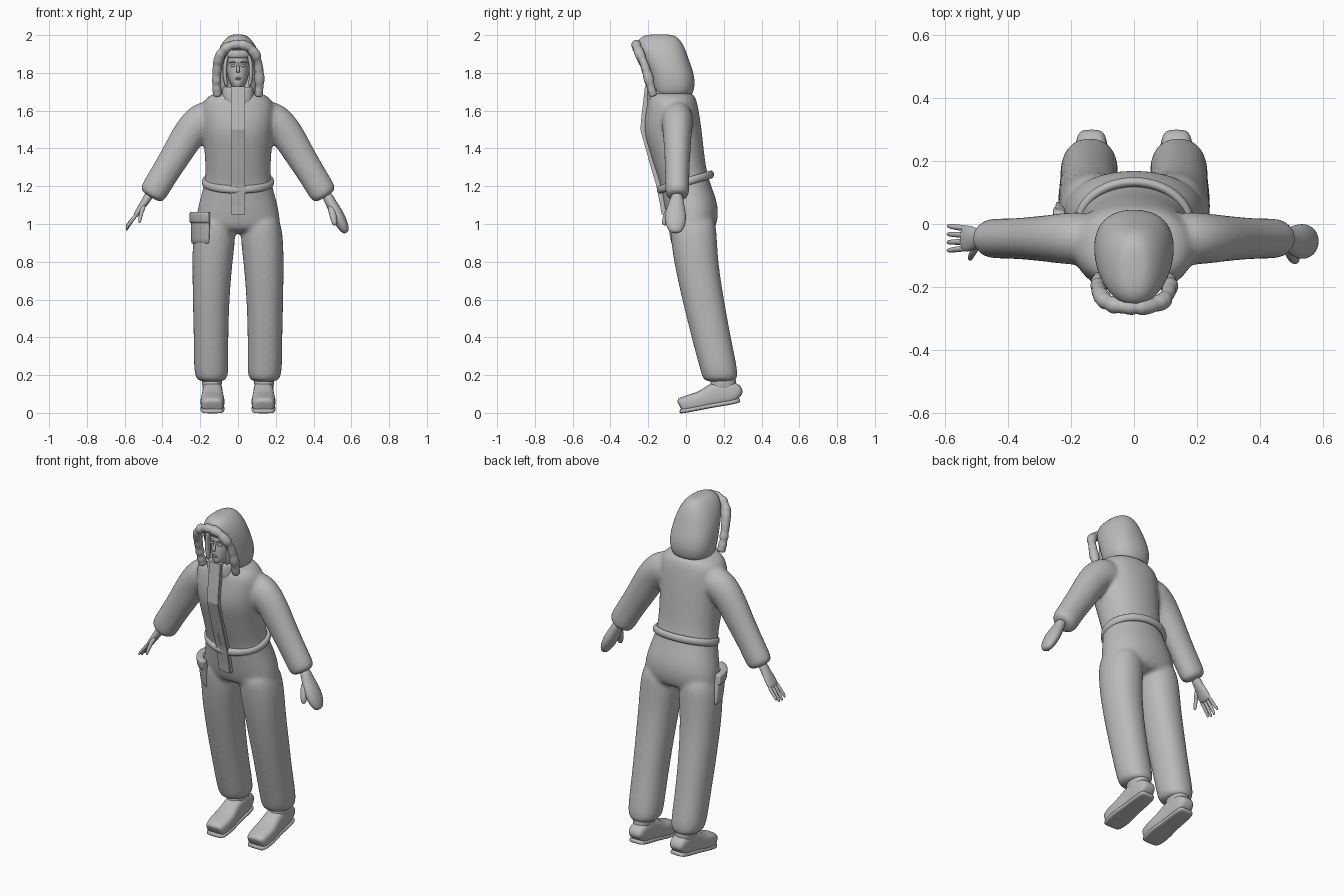
import bpy, bmesh, math, random
from mathutils import Vector

random.seed(4)
cube = bpy.data.objects.get("Cube")
if cube:
    bpy.data.objects.remove(cube, do_unlink=True)

grey = bpy.data.materials.new("plain grey")
grey.use_nodes = True
grey.diffuse_color = (0.5, 0.5, 0.5, 1)
grey.node_tree.nodes["Principled BSDF"].inputs["Base Color"].default_value = (0.5, 0.5, 0.5, 1)


def outline(center, a, b, p=2.0, n=20):
    """Superellipse ring spanned by half-axis vectors a and b."""
    ring = []
    for i in range(n):
        t = math.tau * i / n
        c, s = math.cos(t), math.sin(t)
        ring.append(center + a * math.copysign(abs(c) ** (2 / p), c)
                    + b * math.copysign(abs(s) ** (2 / p), s))
    return ring


def loft(bm, rings, closed=False):
    rows = [[bm.verts.new(v) for v in r] for r in rings]
    n = len(rows[0])
    pairs = list(zip(rows, rows[1:])) + ([(rows[-1], rows[0])] if closed else [])
    for r, q in pairs:
        for i in range(n):
            j = (i + 1) % n
            bm.faces.new((r[i], r[j], q[j], q[i]))
    if not closed:
        bm.faces.new(rows[0])
        bm.faces.new(rows[-1])


def level(bm, rows, cx=0, p=2.2):
    """Horizontal rings: height, front y, back y, half width, optional centre x."""
    rings = []
    for z, yf, yb, rx, *c in rows:
        center = Vector((c[0] if c else cx, (yf + yb) / 2, z))
        rings.append(outline(center, Vector((rx, 0, 0)), Vector((0, (yb - yf) / 2, 0)), p))
    loft(bm, rings)


def tube(bm, pts, ref, closed=False, p=2.0, n=12):
    """Rings along a path: x, y, z, half width along ref, half thickness."""
    pos = [Vector(q[:3]) for q in pts]
    rings = []
    for i, q in enumerate(pts):
        if closed:
            t = pos[(i + 1) % len(pos)] - pos[i - 1]
        else:
            t = pos[min(i + 1, len(pos) - 1)] - pos[max(i - 1, 0)]
        t.normalize()
        a = (Vector(ref) - t * t.dot(Vector(ref))).normalized()
        rings.append(outline(pos[i], a * q[3], t.cross(a) * q[4], p, n))
    loft(bm, rings, closed)


def finish(bm, name, sub=2, smooth=True):
    bmesh.ops.recalc_face_normals(bm, faces=bm.faces)
    me = bpy.data.meshes.new(name)
    bm.to_mesh(me)
    bm.free()
    me.materials.append(grey)
    ob = bpy.data.objects.new(name, me)
    bpy.context.collection.objects.link(ob)
    for f in me.polygons:
        f.use_smooth = smooth
    if sub:
        ob.modifiers.new("rounding", "SUBSURF").levels = sub
        ob.modifiers["rounding"].render_levels = sub
    return ob


def ball(bm, center, radii):
    made = bmesh.ops.create_uvsphere(bm, u_segments=24, v_segments=16, radius=1)["verts"]
    for v in made:
        v.co = Vector([c + r * k for c, r, k in zip(center, radii, v.co)])


# One-piece suit: torso, trouser legs and sleeves merged into a soft skin
bm = bmesh.new()
level(bm, [(1.70, -.18, .03, .11), (1.675, -.2, .05, .165), (1.63, -.21, .065, .2),
           (1.5, -.232, .085, .19), (1.4, -.2, .095, .18), (1.3, -.17, .107, .174),
           (1.21, -.137, .13, .178), (1.1, -.118, .176, .214), (1.0, -.097, .168, .23),
           (.95, -.07, .14, .21)])
for s in (1, -1):
    level(bm, [(1.07, -.09, .15, .09, s * .12), (.95, -.086, .165, .117, s * .124),
               (.8, -.066, .17, .107, s * .136), (.6, -.022, .202, .098, s * .143),
               (.4, .028, .238, .092, s * .143), (.25, .068, .27, .093, s * .142),
               (.19, .085, .276, .088, s * .14), (.162, .1, .262, .066, s * .14)])
    arm = [(.1, 1.57, .1), (.2, 1.55, .1), (.26, 1.48, .09), (.33, 1.36, .081),
           (.4, 1.25, .075), (.447, 1.17, .077), (.465, 1.14, .065)]
    tube(bm, [(s * x, -.046, z, r * .86, r) for x, z, r in arm], (0, 1, 0), n=16)
suit = finish(bm, "suit")
skin = suit.modifiers.new("merge", "REMESH")
skin.mode = "VOXEL"
skin.voxel_size = .011
skin.use_smooth_shade = True
soft = suit.modifiers.new("soften", "SMOOTH")
soft.factor = .5
soft.iterations = 7

# Belt, sagging toward the front
bm = bmesh.new()
loop = []
for i in range(32):
    t = math.tau * i / 32
    loop.append((.178 * math.cos(t), -.003 + .137 * math.sin(t), 1.222 + .04 * math.sin(t), .022, .016))
tube(bm, loop, (0, 0, 1), closed=True)
finish(bm, "belt", 1)

# Front placket with an overlapping flap
front = [(1.728, -.206), (1.66, -.214), (1.58, -.224), (1.5, -.231), (1.4, -.203),
         (1.3, -.175), (1.21, -.148), (1.1, -.126), (1.05, -.118)]
for name, x0, x1, lift in (("placket", -.038, .038, .006), ("placket_flap", -.002, .036, .011)):
    bm = bmesh.new()
    loft(bm, [[Vector((x, y + d, z)) for x, d in ((x0, -lift), (x1, -lift), (x1, .025), (x0, .025))]
              for z, y in front])
    finish(bm, name, 0, False)

# Collar
bm = bmesh.new()
level(bm, [(1.62, -.2, -.02, .085), (1.64, -.212, -.02, .09), (1.715, -.207, -.03, .086),
           (1.727, -.203, -.04, .082), (1.722, -.19, -.05, .07)], p=3)
finish(bm, "collar", 1)

# Hood with a hollow for the face
bm = bmesh.new()
level(bm, [(1.675, -.16, .02, .09), (1.69, -.175, .038, .115), (1.74, -.19, .05, .128),
           (1.8, -.205, .042, .128), (1.86, -.232, .02, .122), (1.92, -.255, 0, .106),
           (1.965, -.262, -.022, .082), (1.995, -.235, -.05, .052), (2.004, -.19, -.09, .025)], p=2.3)
hood = finish(bm, "hood")
bm = bmesh.new()
ball(bm, (0, -.24, 1.795), (.09, .14, .145))
cutter = finish(bm, "hood_cutter", 0)
cutter.hide_render = True
cutter.hide_set(True)
cut = hood.modifiers.new("face opening", "BOOLEAN")
cut.object = cutter
cut.operation = "DIFFERENCE"

# Furry hood rim
half = [(.108, -.172, 1.675), (.114, -.187, 1.73), (.113, -.203, 1.79), (.108, -.222, 1.85),
        (.092, -.245, 1.9), (.058, -.259, 1.937), (.02, -.263, 1.95)]
path = half + [(-x, y, z) for x, y, z in reversed(half)]
rim = []
for a, b in zip(path, path[1:]):
    for k in range(4):
        r = random.uniform(.021, .03)
        rim.append((*Vector(a).lerp(Vector(b), k / 4), r, r))
rim.append((*path[-1], .022, .022))
bm = bmesh.new()
tube(bm, rim, (0, 1, 0), n=10)
finish(bm, "fur_rim", 1)

# Head with simple features
bm = bmesh.new()
level(bm, [(1.66, -.17, -.05, .045), (1.715, -.195, -.05, .046), (1.727, -.213, -.05, .03),
           (1.745, -.219, -.05, .043), (1.775, -.217, -.04, .054), (1.81, -.216, -.04, .06),
           (1.84, -.211, -.04, .063), (1.86, -.218, -.04, .065), (1.9, -.208, -.05, .06),
           (1.925, -.17, -.07, .04)])
finish(bm, "head")
bm = bmesh.new()
tube(bm, [(0, -.212, 1.855, .006, .006), (0, -.222, 1.83, .007, .008),
          (0, -.232, 1.81, .011, .01), (0, -.22, 1.802, .008, .006)], (1, 0, 0))
finish(bm, "nose")
bm = bmesh.new()
for z in (1.773, 1.766):
    ball(bm, (0, -.217, z), (.017, .006, .0045))
finish(bm, "lips", 0)
bm = bmesh.new()
for s in (1, -1):
    ball(bm, (s * .026, -.204, 1.838), (.013, .009, .007))
    tube(bm, [(s * .01, -.217, 1.855, .004, .004), (s * .028, -.213, 1.86, .005, .005),
              (s * .048, -.195, 1.853, .003, .003)], (0, 0, 1))
finish(bm, "eyes_and_brows", 1)

# Hair: fringe across the brow and locks at the cheeks
bm = bmesh.new()
tube(bm, [(x * .016, -.212 + .0022 * x * x, 1.9, .022, .011) for x in range(-4, 5)], (0, 0, 1))
for s in (1, -1):
    tube(bm, [(s * .055, -.185, 1.905, .02, .012), (s * .07, -.185, 1.85, .022, .012),
              (s * .07, -.185, 1.78, .022, .011), (s * .06, -.19, 1.72, .015, .008)], (0, 1, 0))
finish(bm, "hair", 1)

# Thigh pocket wrapped on the outer front of one leg, with its flap
for name, z0, z1, grow in (("pocket", .895, 1.05, .012), ("pocket_flap", 1.005, 1.065, .02)):
    bm = bmesh.new()
    rings = []
    for i in range(9):
        t = math.radians(172 + i * 10.5)
        def on_leg(z, g):
            return Vector((-.122 + (.116 + g) * math.cos(t), .04 + (.128 + g) * math.sin(t) + .18 * (.98 - z), z))
        rings.append([on_leg(z0, -.02), on_leg(z0, grow), on_leg(z1, grow), on_leg(z1, -.02)])
    loft(bm, rings)
    bmesh.ops.bevel(bm, geom=bm.edges[:], offset=.004, segments=1, affect="EDGES")
    finish(bm, name, 1)

# Mitten on one hand
bm = bmesh.new()
tube(bm, [(.465, -.046, 1.165, .03, .03), (.49, -.05, 1.115, .038, .028), (.52, -.056, 1.06, .058, .036),
          (.548, -.055, 1.005, .056, .034), (.566, -.055, .968, .04, .024),
          (.573, -.055, .952, .02, .012)], (0, 1, 0), n=16)
tube(bm, [(.488, -.07, 1.1, .02, .02), (.502, -.1, 1.055, .02, .02), (.51, -.113, 1.01, .017, .017),
          (.513, -.116, .992, .01, .01)], (0, 1, 0))
finish(bm, "mitten")

# Bare hand with spread fingers
bm = bmesh.new()
tube(bm, [(-.46, -.046, 1.17, .028, .026), (-.49, -.046, 1.12, .028, .022), (-.515, -.046, 1.085, .041, .018),
          (-.538, -.046, 1.05, .043, .015), (-.545, -.046, 1.04, .038, .01)], (0, 1, 0), n=16)
for i, tip in enumerate((.985, .967, .965, .975)):
    y, end = -.014 - i * .021, -.006 - i * .026
    tube(bm, [(-.53, y, 1.06, .011, .011), (-.565, (y + end) / 2, 1.015, .01, .01),
              (-.588, end, tip + .01, .008, .008), (-.591, end, tip, .004, .004)], (0, 1, 0), n=8)
tube(bm, [(-.495, -.065, 1.105, .014, .014), (-.513, -.093, 1.06, .012, .012),
          (-.52, -.11, 1.015, .009, .009), (-.521, -.112, 1.005, .004, .004)], (0, 1, 0), n=8)
finish(bm, "hand")

# Boots: y, sole height, upper height, half width
profile = [(-.034, .0, .068, .045), (-.024, -.002, .083, .057), (.03, .008, .1, .065), (.08, .018, .115, .063),
           (.12, .026, .14, .057), (.17, .034, .172, .054), (.23, .044, .172, .053),
           (.272, .053, .155, .048), (.287, .06, .11, .036)]
for side, s in (("left", 1), ("right", -1)):
    bm = bmesh.new()
    tube(bm, [(s * .135, y, (lo + hi) / 2, hw, (hi - lo) / 2) for y, lo, hi, hw in profile],
         (1, 0, 0), p=3, n=20)
    level(bm, [(.1, .12, .27, .05), (.17, .13, .265, .054), (.22, .14, .26, .056)], cx=s * .138)
    finish(bm, side + "_boot")
    bm = bmesh.new()
    tube(bm, [(s * .135, y, lo + .01, hw * 1.02, .012) for y, lo, hi, hw in profile],
         (1, 0, 0), p=4, n=20)
    finish(bm, side + "_sole", 1)
